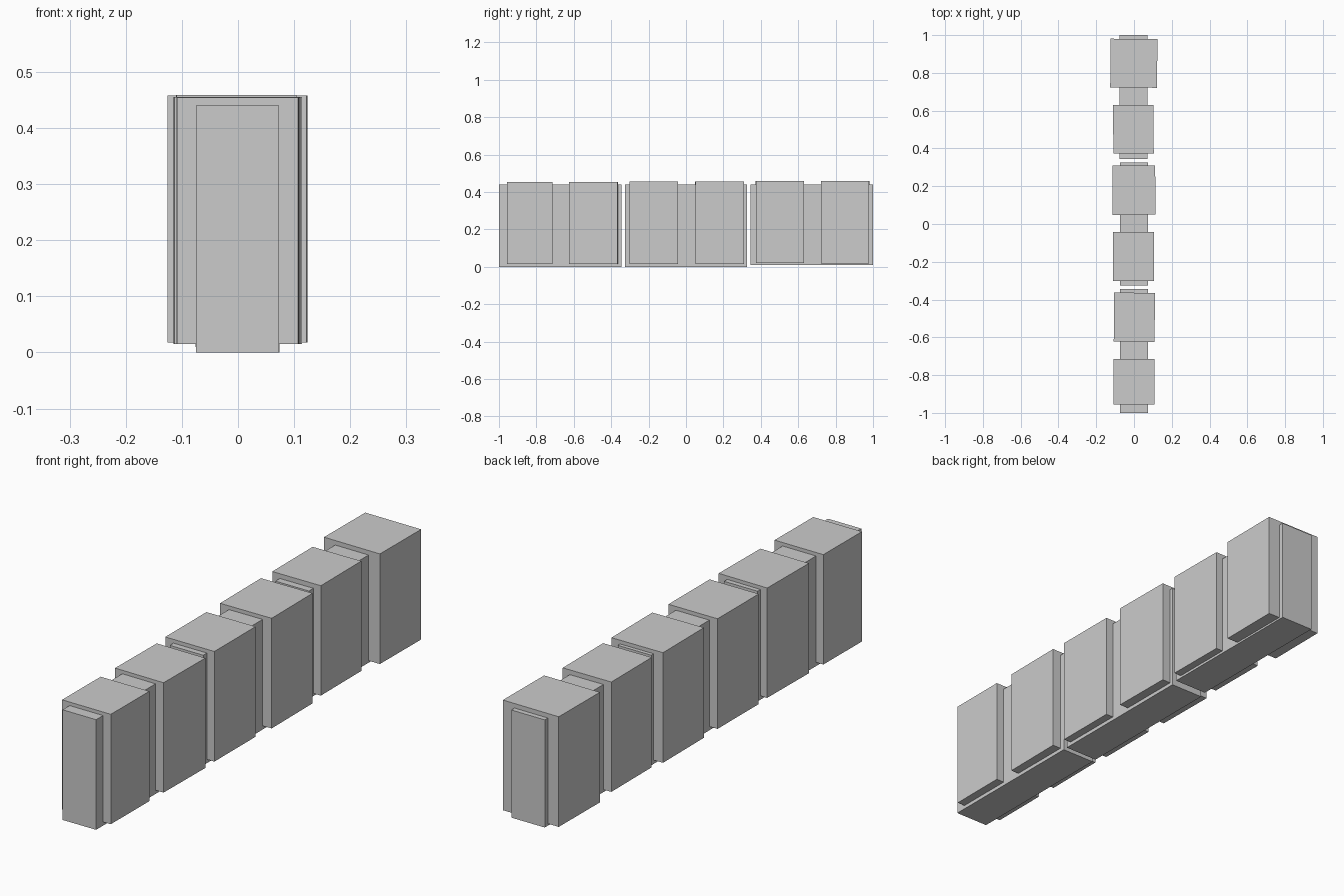
import bpy
import math

if "Cube" in bpy.data.objects:
    bpy.data.objects.remove(bpy.data.objects["Cube"])


def box(name, x, y, z, turn=0.0):
    """Solid box from (min, max) ranges, turned slightly about its own centre."""
    bpy.ops.mesh.primitive_cube_add(
        size=1,
        location=[(a + b) / 2 for a, b in (x, y, z)],
        rotation=(0, 0, math.radians(turn)))
    ob = bpy.context.object
    ob.name = name
    ob.scale = [b - a for a, b in (x, y, z)]
    bpy.ops.object.transform_apply(location=False, rotation=False, scale=True)
    return ob


# Three narrow core bars laid end to end with small gaps
cores = [
    ((-0.075, 0.073), (-1.0, -0.345), 0.0),
    ((-0.074, 0.074), (-0.325, 0.325), 0.0),
    ((-0.076, 0.072), (0.345, 1.0), 0.01),
]
for i, (x, y, bottom) in enumerate(cores, 1):
    box(f"core_bar_{i}", x, y, (bottom, 0.44))

# Two wider blocks around each bar, slightly uneven like hand-laid pieces
blocks = [
    ((-0.108, 0.108), (-0.956, -0.714), (0.015, 0.454), -0.3),
    ((-0.106, 0.110), (-0.624, -0.364), (0.015, 0.454), -0.6),
    ((-0.110, 0.107), (-0.302, -0.042), (0.015, 0.455), 0.0),
    ((-0.114, 0.113), (0.049, 0.310), (0.015, 0.455), 0.4),
    ((-0.110, 0.104), (0.373, 0.630), (0.020, 0.459), 0.3),
    ((-0.125, 0.123), (0.722, 0.980), (0.018, 0.458), -0.4),
]
for i, (x, y, z, turn) in enumerate(blocks, 1):
    box(f"wide_block_{i}", x, y, z, turn)
